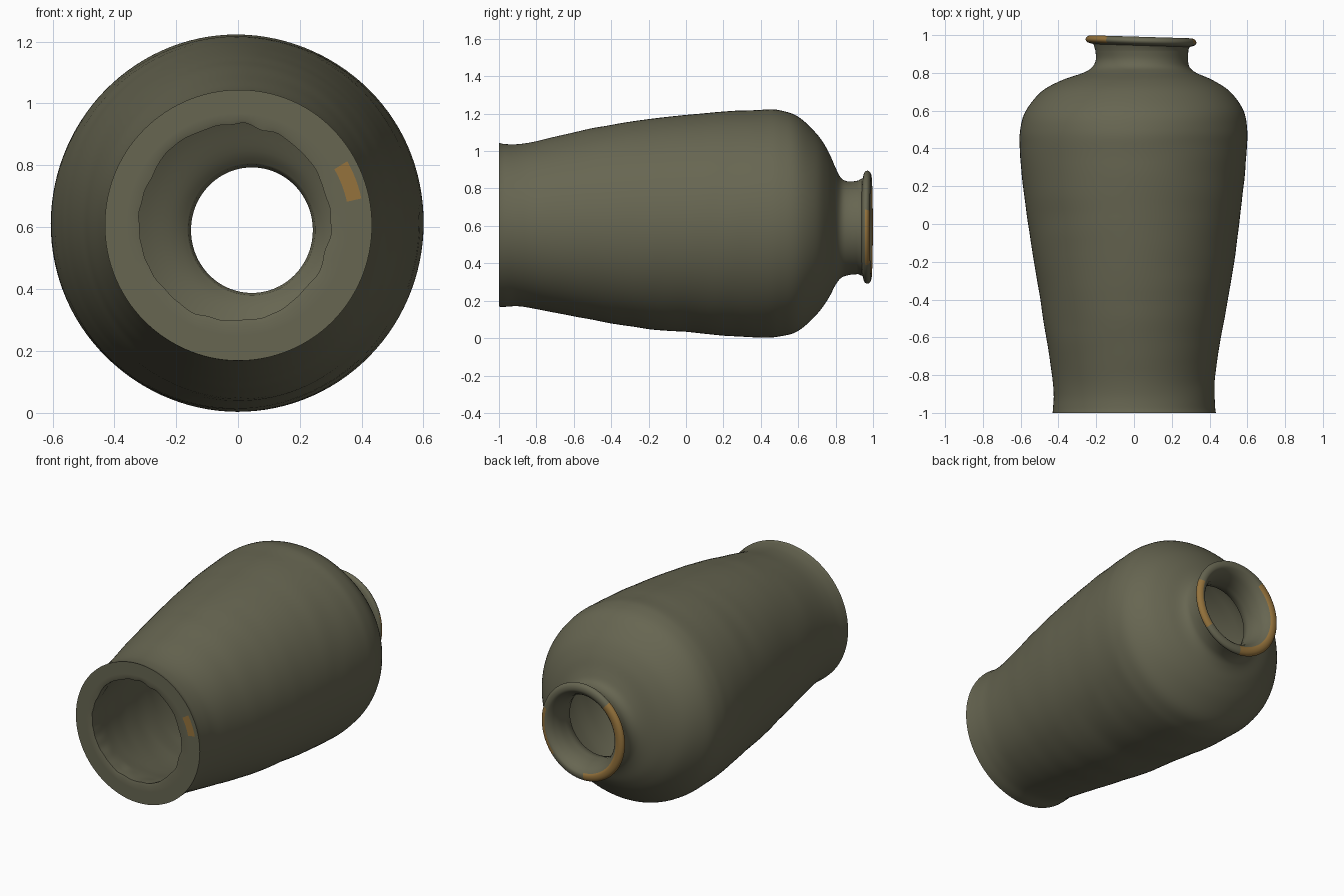
import bpy, bmesh, math
from mathutils import Vector, noise

if "Cube" in bpy.data.objects:
    bpy.data.objects.remove(bpy.data.objects["Cube"])

SEG = 120

def material(name, rgb):
    m = bpy.data.materials.new(name)
    m.diffuse_color = (*rgb, 1)
    m.use_nodes = True
    m.node_tree.nodes["Principled BSDF"].inputs["Base Color"].default_value = m.diffuse_color
    return m

glaze = material("olive_glaze", (0.135, 0.132, 0.083))
gold = material("gold_repair", (0.30, 0.17, 0.045))

def spline(pts, n):
    """Catmull-Rom through rows of equal length."""
    out = []
    for i in range(len(pts) - 1):
        p0, p1 = pts[max(i - 1, 0)], pts[i]
        p2, p3 = pts[i + 1], pts[min(i + 2, len(pts) - 1)]
        for k in range(n):
            t = k / n
            out.append(tuple(
                0.5 * (2 * b + (c - a) * t + (2 * a - 5 * b + 4 * c - d) * t * t
                       + (3 * b - a - 3 * c + d) * t ** 3)
                for a, b, c, d in zip(p0, p1, p2, p3)))
    out.append(tuple(pts[-1]))
    return out

def extents(y, x0, x1, z0, z1):
    return (y, (x0 + x1) / 2, (z0 + z1) / 2, (x1 - x0) / 2, (z1 - z0) / 2)

# Outer wall: y, left, right, bottom, top
outer = [extents(*r) for r in [
    (-1.00, -.43, .434, .168, 1.045), (-.97, -.428, .43, .168, 1.038),
    (-.90, -.425, .427, .17, 1.036), (-.80, -.433, .43, .155, 1.052),
    (-.60, -.465, .46, .117, 1.10), (-.40, -.497, .497, .08, 1.14),
    (-.20, -.53, .53, .048, 1.17), (0, -.56, .558, .034, 1.193),
    (.20, -.588, .58, .012, 1.212), (.40, -.604, .598, .004, 1.22),
    (.50, -.602, .60, .008, 1.219), (.60, -.572, .58, .038, 1.185),
    (.70, -.49, .51, .128, 1.09), (.76, -.385, .42, .21, 1.0),
    (.80, -.27, .33, .285, .91), (.83, -.222, .295, .322, .855),
    (.87, -.202, .286, .337, .837), (.92, -.205, .288, .342, .842)]]

# Rim, throat and inner wall: y, centre x, centre z, radius
def even(rows):
    return [(y, cx, cz, r * .985, r * 1.015) for y, cx, cz, r in rows]

rim = even([(.945, .04, .593, .258), (.953, .038, .593, .286), (.965, .037, .593, .297),
            (.978, .037, .593, .295), (.988, .037, .593, .283), (.991, .038, .593, .265),
            (.984, .04, .592, .247), (.955, .043, .591, .222), (.90, .045, .59, .204),
            (.84, .045, .59, .2)])
inner = even([(.80, .045, .591, .208), (.765, .04, .593, .25), (.70, .03, .6, .36),
              (.60, .01, .61, .475), (.45, 0, .612, .525), (.2, 0, .612, .512),
              (-.1, 0, .612, .47), (-.4, 0, .612, .42), (-.7, -.003, .612, .365),
              (-.9, -.006, .613, .325), (-.995, -.01, .615, .314)])
foot = [(-1, -.008, .613, .33, .333), (-1, 0, .607, .36, .36),
        (-1, 0, .607, .383, .385), (-1, 0, .607, .408, .412)]

parts = [("wall", spline(outer, 5)), ("rim", spline(rim, 3)),
         ("inside", spline(inner, 5)), ("foot", foot)]
rings = [(tag, *row) for tag, rows in parts for row in rows]

def ring_point(tag, y, cx, cz, rx, rz, a):
    c, s = math.cos(a), math.sin(a)
    # hand-thrown unevenness and chipped inner foot edge
    if tag != "foot" and y < .78:
        n = noise.noise(Vector((c * 1.3, y * 9, s * 1.3 + (5 if tag == "inside" else 0))))
        amp = .014 if tag == "inside" else .005
        k = 1 + amp * n
        if tag == "inside" and y < -.9:
            k += .03 * noise.noise(Vector((c * 5, 3, s * 5)))
    else:
        k = 1
    x, z = cx + k * rx * c, cz + k * rz * s
    if y > .93:
        y -= .03 * (x - .037)      # slightly tilted rim
    return (x, y, z)

bm = bmesh.new()
grid = [[bm.verts.new(ring_point(*r, 2 * math.pi * j / SEG)) for j in range(SEG)]
        for r in rings]

def is_gold(tag, y, r, deg):
    if tag == "rim":
        broad = 130 <= deg <= 268 and r > .245 and y > .953
        small = (deg >= 318 or deg <= 18) and r > .262 and y > .966
        return broad or small
    # rounded fill on the foot ring
    if tag == "foot" and .36 <= r <= .412:
        return 12 <= deg <= 30
    return False

for i in range(len(grid)):
    i2 = (i + 1) % len(grid)
    for j in range(SEG):
        j2 = (j + 1) % SEG
        f = bm.faces.new((grid[i][j], grid[i2][j], grid[i2][j2], grid[i][j2]))
        f.smooth = True
        tag, y, r = rings[i][0], (rings[i][1] + rings[i2][1]) / 2, (rings[i][4] + rings[i2][4]) / 2
        last = i == len(grid) - 1
        f.material_index = int(not last and is_gold(tag, y, r, 360 * (j + .5) / SEG))
bmesh.ops.recalc_face_normals(bm, faces=bm.faces)

mesh = bpy.data.meshes.new("vase_body")
bm.to_mesh(mesh)
bm.free()
mesh.materials.append(glaze)
mesh.materials.append(gold)
vase = bpy.data.objects.new("vase_body", mesh)
bpy.context.collection.objects.link(vase)
bpy.context.view_layer.objects.active = vase
vase.select_set(True)
bpy.ops.object.shade_smooth_by_angle(angle=math.radians(40))
